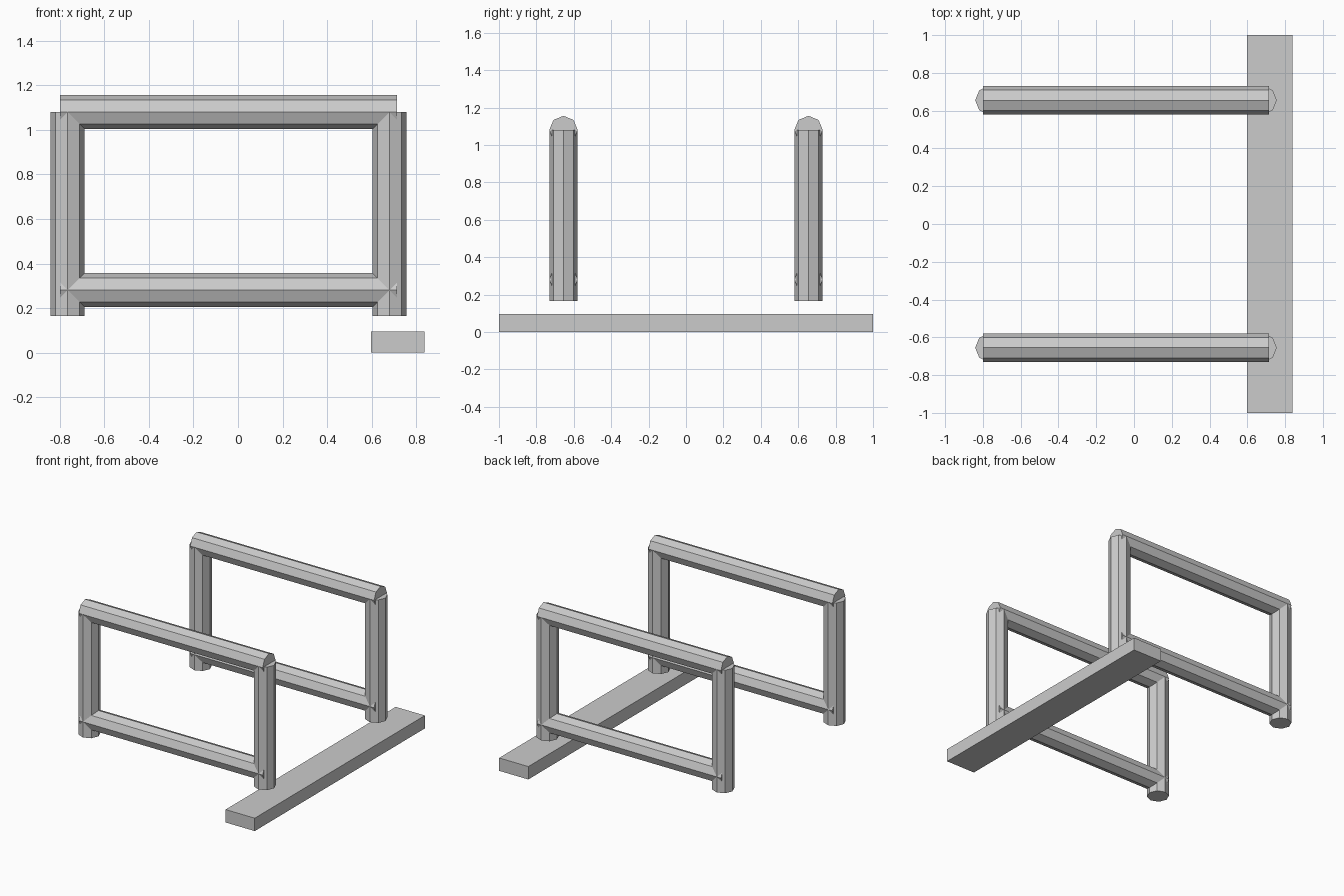
import bpy
import math
from mathutils import Matrix

if "Cube" in bpy.data.objects:
    bpy.data.objects.remove(bpy.data.objects["Cube"])

grey = bpy.data.materials.new("plain grey")
grey.diffuse_color = (0.6, 0.6, 0.6, 1)
grey.use_nodes = True
grey.node_tree.nodes["Principled BSDF"].inputs["Base Color"].default_value = grey.diffuse_color

RADIUS = 0.076
LEFT, RIGHT = -0.765, 0.68      # post centres
LOW, HIGH = 0.281, 1.08         # rail centres


def finish(name):
    obj = bpy.context.object
    obj.name = name
    obj.data.materials.append(grey)
    return obj


def bar(name, centre, length, along_x=False):
    """Eight-sided bar with corners on the main axes."""
    bpy.ops.mesh.primitive_cylinder_add(vertices=8, radius=RADIUS, depth=length, location=centre)
    obj = finish(name)
    if along_x:
        obj.data.transform(Matrix.Rotation(math.pi / 2, 4, 'Y'))


# Two matching upright frames
for side, y in (("front", -0.655), ("back", 0.655)):
    for end, x in (("left", LEFT), ("right", RIGHT)):
        bar(f"{side}_{end}_post", (x, y, 0.6225), 0.915)
    for level, z in (("lower", LOW), ("upper", HIGH)):
        bar(f"{side}_{level}_rail", ((LEFT + RIGHT) / 2, y, z), 1.514, along_x=True)

# Flat board lying on the floor
bpy.ops.mesh.primitive_cube_add(size=1, location=(0.718, 0, 0.048))
board = finish("floor_board")
board.data.transform(Matrix.Diagonal((0.24, 2.0, 0.096, 1)))
